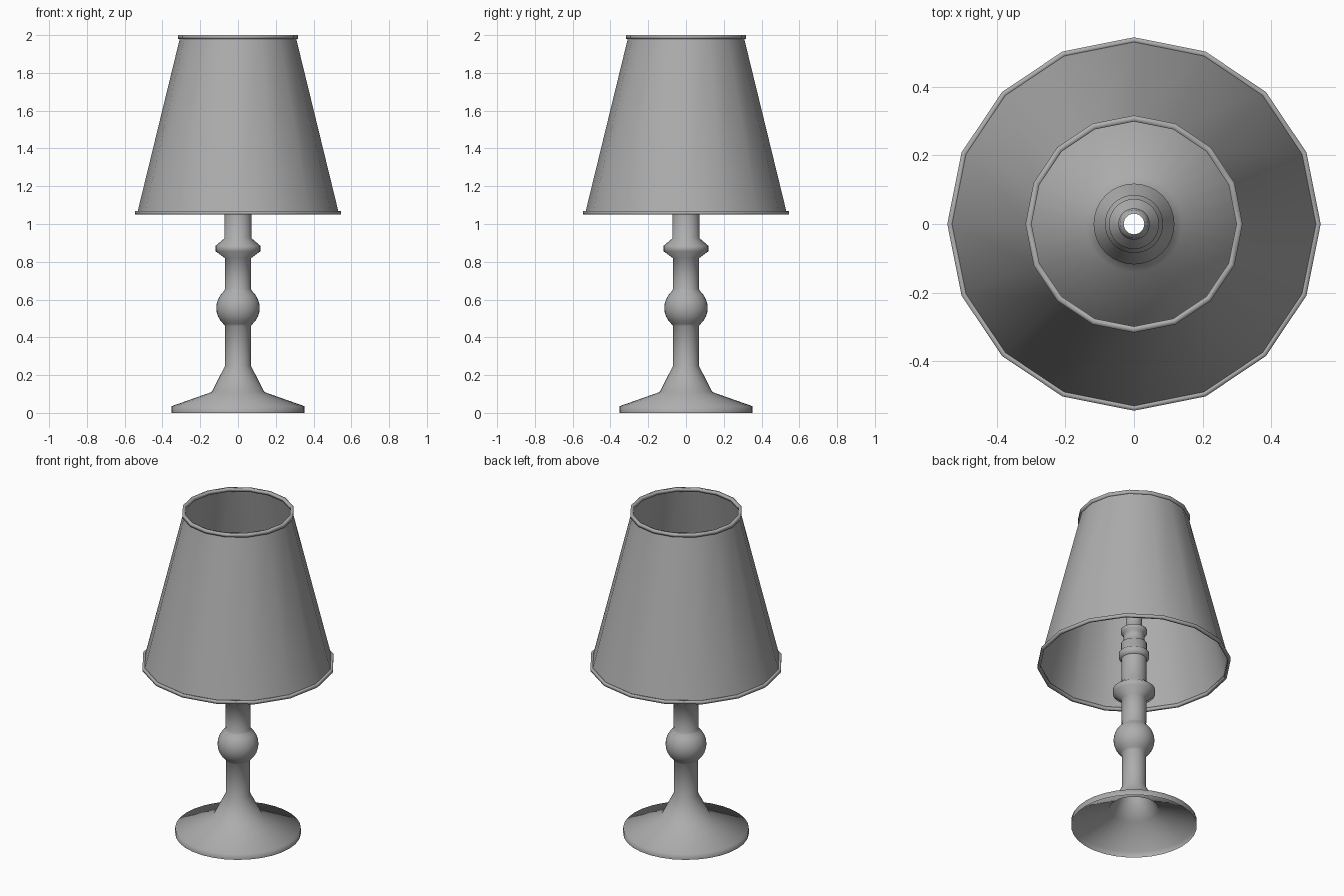
import bpy, bmesh, math

if "Cube" in bpy.data.objects:
    bpy.data.objects.remove(bpy.data.objects["Cube"])

# Mid grey shared by every part
grey = bpy.data.materials.new("mid_grey")
grey.diffuse_color = (0.42, 0.42, 0.42, 1)
grey.use_nodes = True
grey.node_tree.nodes["Principled BSDF"].inputs["Base Color"].default_value = grey.diffuse_color


def lathe(name, profile, sides, closed=False, angle=40):
    """Revolve a (radius, height) profile around z."""
    bm = bmesh.new()
    rings = []
    for r, z in profile:
        rings.append([bm.verts.new((r * math.cos(2 * math.pi * i / sides),
                                    r * math.sin(2 * math.pi * i / sides), z))
                      for i in range(sides)])
    pairs = list(zip(rings, rings[1:]))
    if closed:
        pairs.append((rings[-1], rings[0]))
    for a, b in pairs:
        for i in range(sides):
            j = (i + 1) % sides
            bm.faces.new((a[i], a[j], b[j], b[i]))
    me = bpy.data.meshes.new(name)
    bm.to_mesh(me)
    bm.free()
    me.materials.append(grey)
    ob = bpy.data.objects.new(name, me)
    bpy.context.collection.objects.link(ob)
    bpy.ops.object.select_all(action='DESELECT')
    ob.select_set(True)
    bpy.context.view_layer.objects.active = ob
    bpy.ops.object.shade_smooth_by_angle(angle=math.radians(angle))
    return ob


# Hollow foot and turned stem: flared base, ball, knob, straight neck
ball = [(0.115 * math.cos(math.radians(a)), 0.556 + 0.115 * math.sin(math.radians(a)))
        for a in range(-48, 49, 12)]
lathe("base_and_stem",
      [(0.353, 0), (0.353, 0.035), (0.14, 0.11), (0.068, 0.25), (0.068, 0.46)] + ball +
      [(0.069, 0.655), (0.07, 0.82), (0.118, 0.855), (0.118, 0.885),
       (0.071, 0.925), (0.071, 1.08)], 32, angle=100)

# Bulb socket: collar, body, upper lip and open-topped tube
lathe("socket",
      [(0.071, 1.08), (0.085, 1.09), (0.085, 1.12), (0.073, 1.13), (0.073, 1.18),
       (0.058, 1.19), (0.058, 1.24), (0.073, 1.25), (0.073, 1.27),
       (0.046, 1.28), (0.046, 1.33), (0.041, 1.355), (0.03, 1.365), (0.03, 1.28)],
      32, angle=80)

# Sixteen-sided shade
lathe("lamp_shade", [(0.533, 1.06), (0.306, 1.99)], 16)

# Shade trim rings, softly shaded
for name, ri, ro, z0, z1 in (("shade_bottom_rim", 0.529, 0.545, 1.05, 1.068),
                             ("shade_top_rim", 0.299, 0.317, 1.98, 2.0)):
    lathe(name, [(ri, z0), (ro, z0), (ro, z1), (ri, z1)], 16, closed=True, angle=120)
